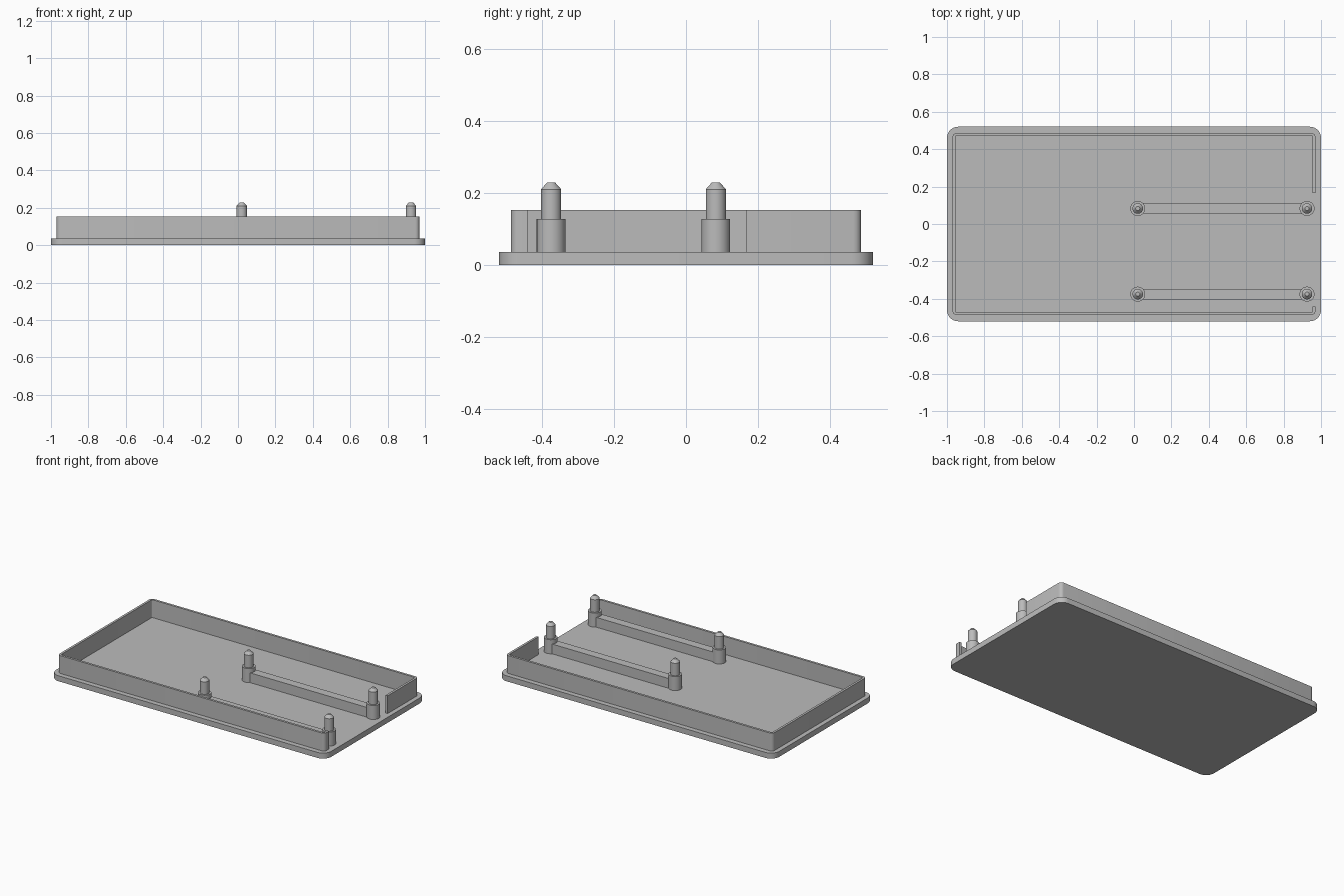
import bpy, bmesh, math

cube = bpy.data.objects.get("Cube")
if cube:
    bpy.data.objects.remove(cube, do_unlink=True)

# Single plain grey
grey = bpy.data.materials.new("plain grey")
grey.use_nodes = True
colour = (0.5, 0.5, 0.5, 1)
grey.diffuse_color = colour
grey.node_tree.nodes["Principled BSDF"].inputs["Base Color"].default_value = colour


def finish(bm, name, smooth=True):
    bmesh.ops.recalc_face_normals(bm, faces=bm.faces)
    mesh = bpy.data.meshes.new(name)
    bm.to_mesh(mesh)
    bm.free()
    mesh.materials.append(grey)
    ob = bpy.data.objects.new(name, mesh)
    bpy.context.collection.objects.link(ob)
    if smooth:
        bpy.ops.object.select_all(action='DESELECT')
        ob.select_set(True)
        bpy.context.view_layer.objects.active = ob
        bpy.ops.object.shade_smooth_by_angle(angle=math.radians(35))
    return ob


def rounded_outline(hx, hy, radius, steps):
    """Counter-clockwise rounded rectangle, starting at the right rear corner."""
    points = []
    for i, (sx, sy) in enumerate([(1, 1), (-1, 1), (-1, -1), (1, -1)]):
        for k in range(steps + 1):
            a = (i + k / steps) * math.pi / 2
            points.append((sx * (hx - radius) + radius * math.cos(a),
                           sy * (hy - radius) + radius * math.sin(a)))
    return points


def prism(name, outline, z0, z1):
    bm = bmesh.new()
    face = bm.faces.new([bm.verts.new((x, y, z0)) for x, y in outline])
    top = bmesh.ops.extrude_face_region(bm, geom=[face])["geom"]
    verts = [v for v in top if isinstance(v, bmesh.types.BMVert)]
    bmesh.ops.translate(bm, verts=verts, vec=(0, 0, z1 - z0))
    return finish(bm, name)


def lathe(name, profile, x, y, steps=32):
    bm = bmesh.new()
    rings = [[bm.verts.new((x + r * math.cos(math.tau * k / steps),
                            y + r * math.sin(math.tau * k / steps), z))
              for k in range(steps)] for r, z in profile]
    for a, b in zip(rings, rings[1:]):
        for k in range(steps):
            n = (k + 1) % steps
            bm.faces.new((a[k], a[n], b[n], b[k]))
    bm.faces.new(rings[0][::-1])
    bm.faces.new(rings[-1])
    return finish(bm, name)


# Base plate with rounded corners
BASE_TOP = 0.036
prism("base_plate", rounded_outline(1, 0.52, 0.06, 8), 0, BASE_TOP)

# Thin rim, open along part of the right-hand edge
WALL, HX, HY = 0.015, 0.97, 0.487
outer = rounded_outline(HX, HY, 0.022, 4)
inner = rounded_outline(HX - WALL, HY - WALL, 0.022 - WALL, 4)
gap_rear, gap_front = 0.167, -0.44
outer = [(HX, gap_rear)] + outer + [(HX, gap_front)]
inner = [(HX - WALL, gap_rear)] + inner + [(HX - WALL, gap_front)]
bm = bmesh.new()
sections = []
for o, i in zip(outer, inner):
    sections.append([bm.verts.new((*p, z)) for p, z in
                     ((o, BASE_TOP), (o, 0.153), (i, 0.153), (i, BASE_TOP))])
for a, b in zip(sections, sections[1:]):
    for k in range(4):
        n = (k + 1) % 4
        bm.faces.new((a[k], b[k], b[n], a[n]))
bm.faces.new(sections[0])
bm.faces.new(sections[-1][::-1])
finish(bm, "rim_wall")

# Two ribs, each with a collared locating pin at both ends
X0, X1 = 0.02, 0.925
PIN = [(0.04, BASE_TOP), (0.04, 0.128), (0.028, 0.128),
       (0.028, 0.21), (0.011, 0.229)]
for row, y in (("rear", 0.083), ("front", -0.375)):
    w = 0.028
    prism(row + "_rib", [(X0, y - w), (X1, y - w), (X1, y + w), (X0, y + w)],
          BASE_TOP, 0.1)
    for side, x in (("inner", X0), ("outer", X1)):
        lathe(f"{row}_{side}_pin", PIN, x, y)
